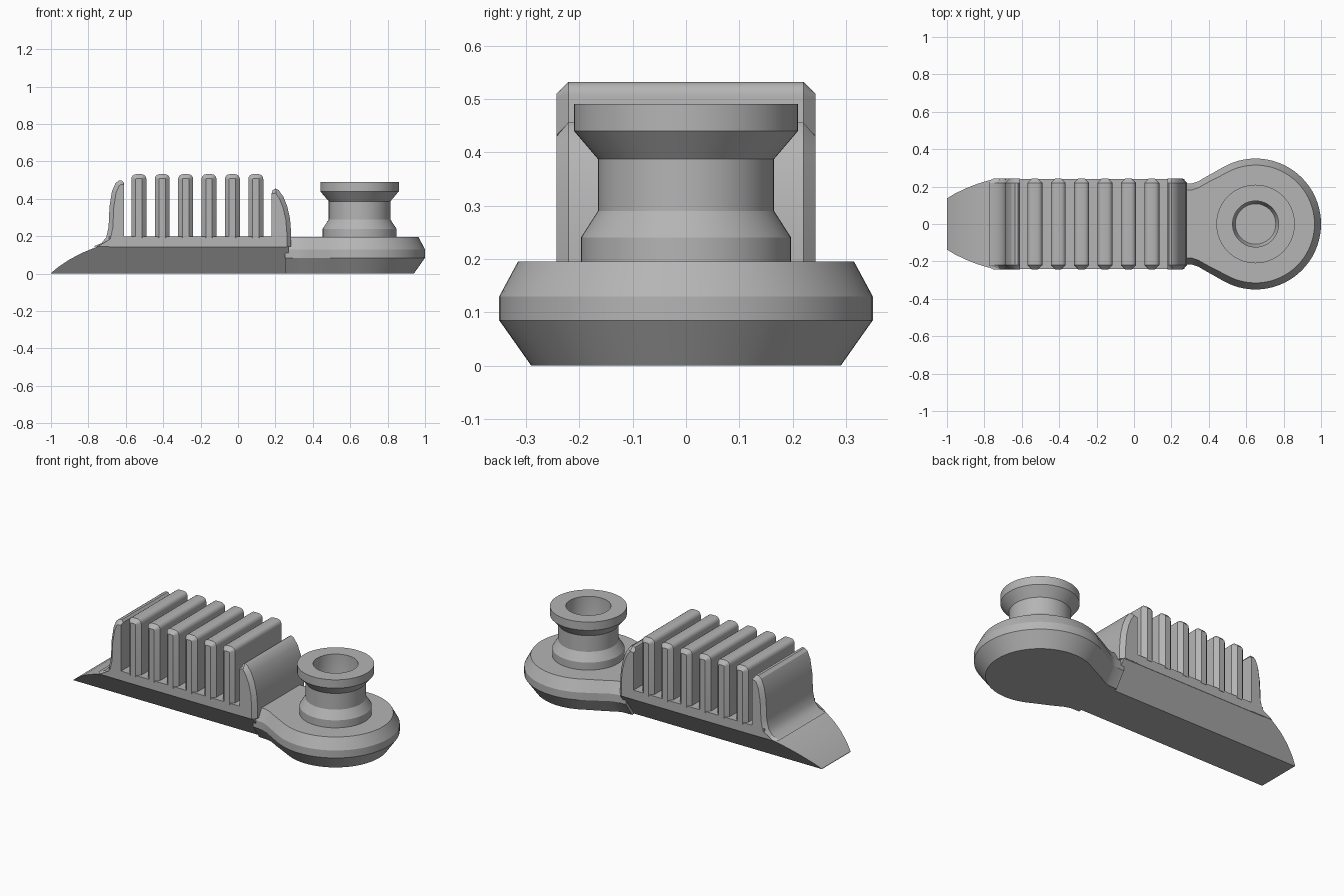
import bpy, bmesh, math
from mathutils import Vector

cube = bpy.data.objects.get("Cube")
if cube:
    bpy.data.objects.remove(cube, do_unlink=True)

grey = bpy.data.materials.new("plain grey")
grey.use_nodes = True
colour = (0.46, 0.46, 0.46, 1)
grey.diffuse_color = colour
grey.node_tree.nodes["Principled BSDF"].inputs["Base Color"].default_value = colour


def loft(name, rings, angle=30):
    """Skin a list of equal-length closed rings and cap both ends."""
    bm = bmesh.new()
    loops = [[bm.verts.new(p) for p in ring] for ring in rings]
    n = len(loops[0])
    for a, b in zip(loops, loops[1:]):
        for i in range(n):
            j = (i + 1) % n
            bm.faces.new((a[i], a[j], b[j], b[i]))
    bm.faces.new(loops[0])
    bm.faces.new(loops[-1])
    bmesh.ops.recalc_face_normals(bm, faces=bm.faces)
    mesh = bpy.data.meshes.new(name)
    bm.to_mesh(mesh)
    bm.free()
    mesh.materials.append(grey)
    obj = bpy.data.objects.new(name, mesh)
    bpy.context.collection.objects.link(obj)
    bpy.ops.object.select_all(action="DESELECT")
    obj.select_set(True)
    bpy.context.view_layer.objects.active = obj
    bpy.ops.object.shade_smooth_by_angle(angle=math.radians(angle))
    return obj


def inset(profile, d, keep_x=None):
    """Offset a counter-clockwise profile inwards, keeping its foot level."""
    pts = [Vector(p) for p in profile]
    foot = min(p.y for p in pts)
    mid = sum(p.x for p in pts) / len(pts)
    result = []
    for i, p in enumerate(pts):
        e1 = (p - pts[i - 1]).normalized()
        e2 = (pts[(i + 1) % len(pts)] - p).normalized()
        n1, n2 = Vector((-e1.y, e1.x)), Vector((-e2.y, e2.x))
        q = p + (n1 + n2) * d / (1 + n1.dot(n2))
        if p.y < foot + 0.001:
            q = Vector((p.x + math.copysign(d, mid - p.x), foot))
        if keep_x is not None and abs(p.x - keep_x) < 0.001:
            q.x = keep_x
        result.append(q)
    return result


def chamfered_slab(name, profile, keep_x=None):
    """Extrude a side profile across the width with chamfered ends."""
    half, d = 0.243, 0.023
    small = inset(profile, d, keep_x)
    sections = ((-half, small), (-half + d, profile), (half - d, profile), (half, small))
    return loft(name, [[(x, y, z) for x, z in prof] for y, prof in sections])


# Bar with undercut sides and a curved toe
toe = [(-1, 0.003), (-0.96, 0.036), (-0.9, 0.076), (-0.84, 0.108),
       (-0.8, 0.125), (-0.75, 0.145), (0.27, 0.145)]
bar = []
for x, h in toe:
    w = 0.135 + 0.73 * h
    bar.append([(x, -0.135, 0), (x, 0.135, 0), (x, w, h), (x, -w, h)])
loft("base_bar", bar)

# Straight-sided deck below the ribs
loft("rib_deck", [[(x, -0.241, 0.143), (x, 0.241, 0.143), (x, 0.241, 0.2), (x, -0.241, 0.2)]
                  for x in (-0.69, 0.262)])

# Round foot with a necked joint
CX = 0.65


def foot_ring(d, z):
    r = 0.35 - d
    neck = [(0.25, 0.215 - d), (0.31, 0.217 - d), (0.345, 0.229 - d), (0.385, 0.252 - d)]
    ring = [(x, -y, z) for x, y in neck]
    for i in range(49):
        a = math.radians(-120 + 5 * i)
        ring.append((CX + r * math.cos(a), r * math.sin(a), z))
    return ring + [(x, y, z) for x, y in reversed(neck)]


loft("round_foot", [foot_ring(d, z) for d, z in
                    ((0.06, 0), (0, 0.085), (0, 0.13), (0.035, 0.195))], 25)

# Hollow turned post
post = [(0.197, 0.19), (0.197, 0.24), (0.165, 0.29), (0.165, 0.387),
        (0.21, 0.44), (0.21, 0.49), (0.123, 0.49), (0.123, 0.23), (0.108, 0.2)]
loft("post", [[(CX + r * math.cos(math.tau * i / 64), r * math.sin(math.tau * i / 64), z)
               for i in range(64)] for r, z in post])

# Six rounded ribs
for k in range(6):
    x = -0.53 + 0.125 * k
    half, top, r = 0.04, 0.532, 0.026
    rib = [(x - half, 0.19), (x + half, 0.19)]
    for side, start in ((1, 0), (-1, 90)):
        for s in range(5):
            a = math.radians(start + 22.5 * s)
            rib.append((x + side * (half - r) + r * math.cos(a), top - r + r * math.sin(a)))
    chamfered_slab(f"rib_{k + 1}", rib)

# Curved end fins
chamfered_slab("toe_fin", [
    (-0.61, 0.145), (-0.61, 0.485), (-0.62, 0.498), (-0.636, 0.498), (-0.655, 0.484),
    (-0.674, 0.44), (-0.687, 0.36), (-0.692, 0.25), (-0.704, 0.195), (-0.73, 0.163),
    (-0.775, 0.145)], -0.61)
chamfered_slab("foot_fin", [
    (0.18, 0.145), (0.284, 0.145), (0.284, 0.22), (0.278, 0.295), (0.263, 0.36),
    (0.243, 0.41), (0.218, 0.446), (0.2, 0.456), (0.186, 0.447), (0.18, 0.43)], 0.18)
